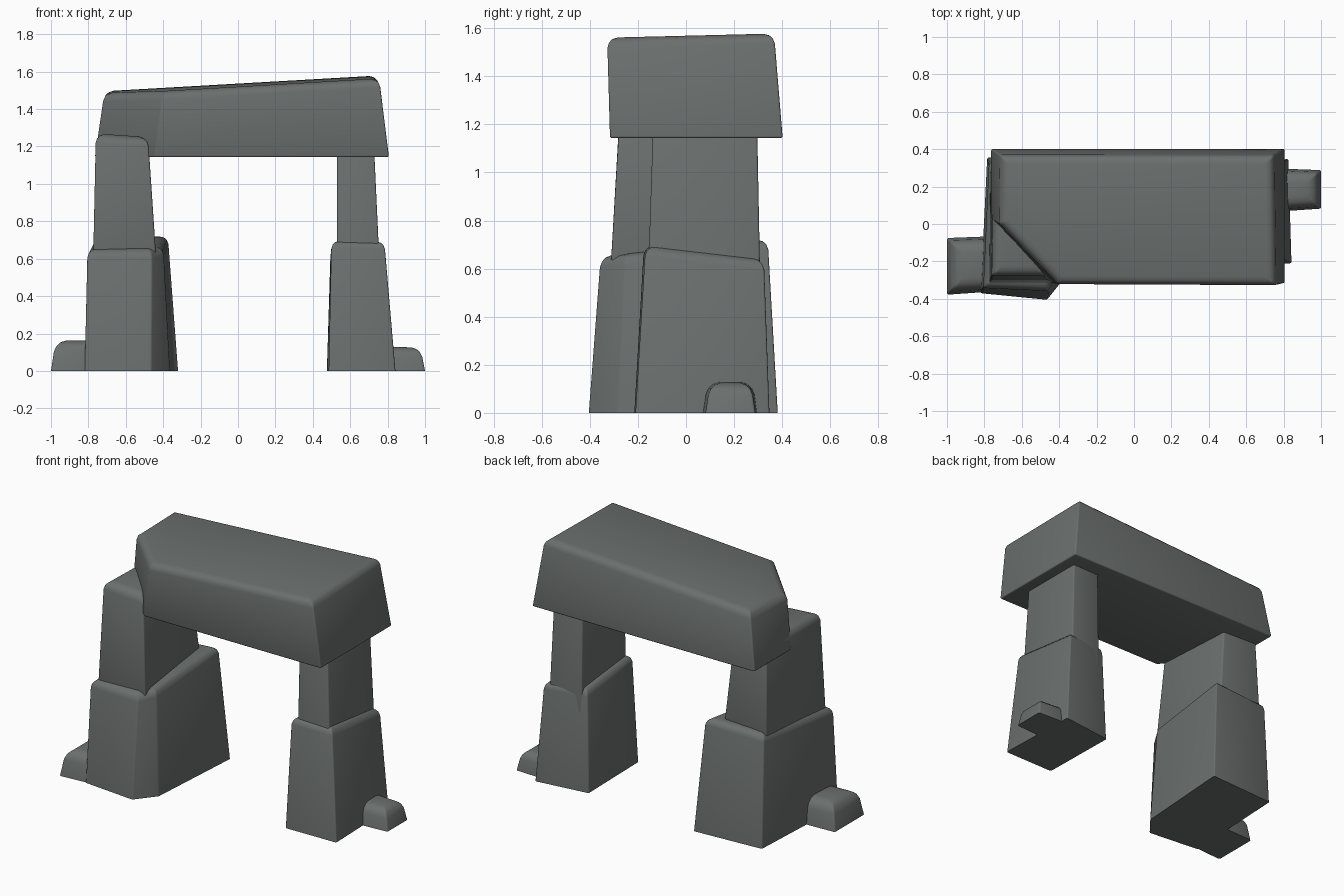
import bpy
import bmesh

if "Cube" in bpy.data.objects:
    bpy.data.objects.remove(bpy.data.objects["Cube"])

stone = bpy.data.materials.new("weathered grey stone")
stone.diffuse_color = (0.145, 0.160, 0.153, 1.0)
stone.use_nodes = True
stone.node_tree.nodes["Principled BSDF"].inputs["Base Color"].default_value = stone.diffuse_color


def block(name, base, z0, top, radius=0.045, side=0.2, under=0.0):
    """Tapered stone: base outline (x, y) at z0, top outline (x, y, z), eased edges."""
    bm = bmesh.new()
    lower = [bm.verts.new((x, y, z0)) for x, y in base]
    upper = [bm.verts.new(p) for p in top]
    n = len(base)
    bm.faces.new(lower[::-1])
    bm.faces.new(upper)
    for i in range(n):
        j = (i + 1) % n
        bm.faces.new((lower[i], lower[j], upper[j], upper[i]))
    bmesh.ops.recalc_face_normals(bm, faces=bm.faces)
    weight = bm.edges.layers.float.new("bevel_weight_edge")
    for e in bm.edges:
        tops = sum(v in upper for v in e.verts)
        e[weight] = (under, side, 1.0)[tops]
    mesh = bpy.data.meshes.new(name)
    bm.to_mesh(mesh)
    bm.free()
    mesh.materials.append(stone)
    obj = bpy.data.objects.new(name, mesh)
    bpy.context.collection.objects.link(obj)
    mod = obj.modifiers.new("eased edges", 'BEVEL')
    mod.limit_method = 'WEIGHT'
    mod.width = radius
    mod.segments = 3
    bpy.ops.object.select_all(action='DESELECT')
    obj.select_set(True)
    bpy.context.view_layer.objects.active = obj
    bpy.ops.object.modifier_apply(modifier=mod.name)
    bpy.ops.object.shade_smooth_by_angle(angle=0.6)
    return obj


# Left pillar: wide base with a cut front corner, upper stone overhanging it
block("left_pillar_base",
      [(-.82, -.37), (-.465, -.405), (-.365, -.28), (-.32, .382), (-.785, .355)], 0,
      [(-.805, -.34, .65), (-.46, -.355, .65), (-.40, -.25, .665),
       (-.375, .34, .725), (-.775, .32, .71)])
block("left_pillar_upper",
      [(-.775, -.315), (-.435, -.315), (-.45, .28), (-.77, .29)], .572,
      [(-.76, -.275, 1.27), (-.48, -.275, 1.25), (-.515, .25, 1.25), (-.75, .26, 1.265)],
      radius=0.05, under=0.6)

# Right pillar
block("right_pillar_base",
      [(.485, -.215), (.842, -.21), (.825, .348), (.475, .305)], 0,
      [(.50, -.175, .70), (.782, -.168, .697), (.778, .325, .64), (.495, .29, .65)])
block("right_pillar_upper",
      [(.53, -.16), (.76, -.16), (.755, .31), (.53, .30)], .5,
      [(.53, -.135, 1.25), (.725, -.135, 1.25), (.725, .295, 1.25), (.53, .29, 1.25)])

# Lintel with its front left corner cut away
block("lintel",
      [(-.765, .03), (-.445, -.316), (.807, -.316), (.807, .402), (-.765, .402)], 1.143,
      [(-.715, .0, 1.485), (-.40, -.322, 1.495), (.755, -.328, 1.563),
       (.745, .366, 1.58), (-.71, .366, 1.497)],
      under=0.2)

# Small loose stones at the feet
block("left_foot_stone",
      [(-1.0, -.378), (-.74, -.36), (-.74, -.065), (-1.0, -.075)], 0,
      [(-.975, -.35, .163), (-.74, -.34, .163), (-.74, -.085, .163), (-.975, -.095, .163)],
      radius=0.06)
block("right_foot_stone",
      [(.74, .065), (1.0, .082), (1.0, .288), (.74, .298)], 0,
      [(.74, .085, .13), (.975, .10, .125), (.975, .27, .125), (.74, .28, .13)],
      radius=0.05)
